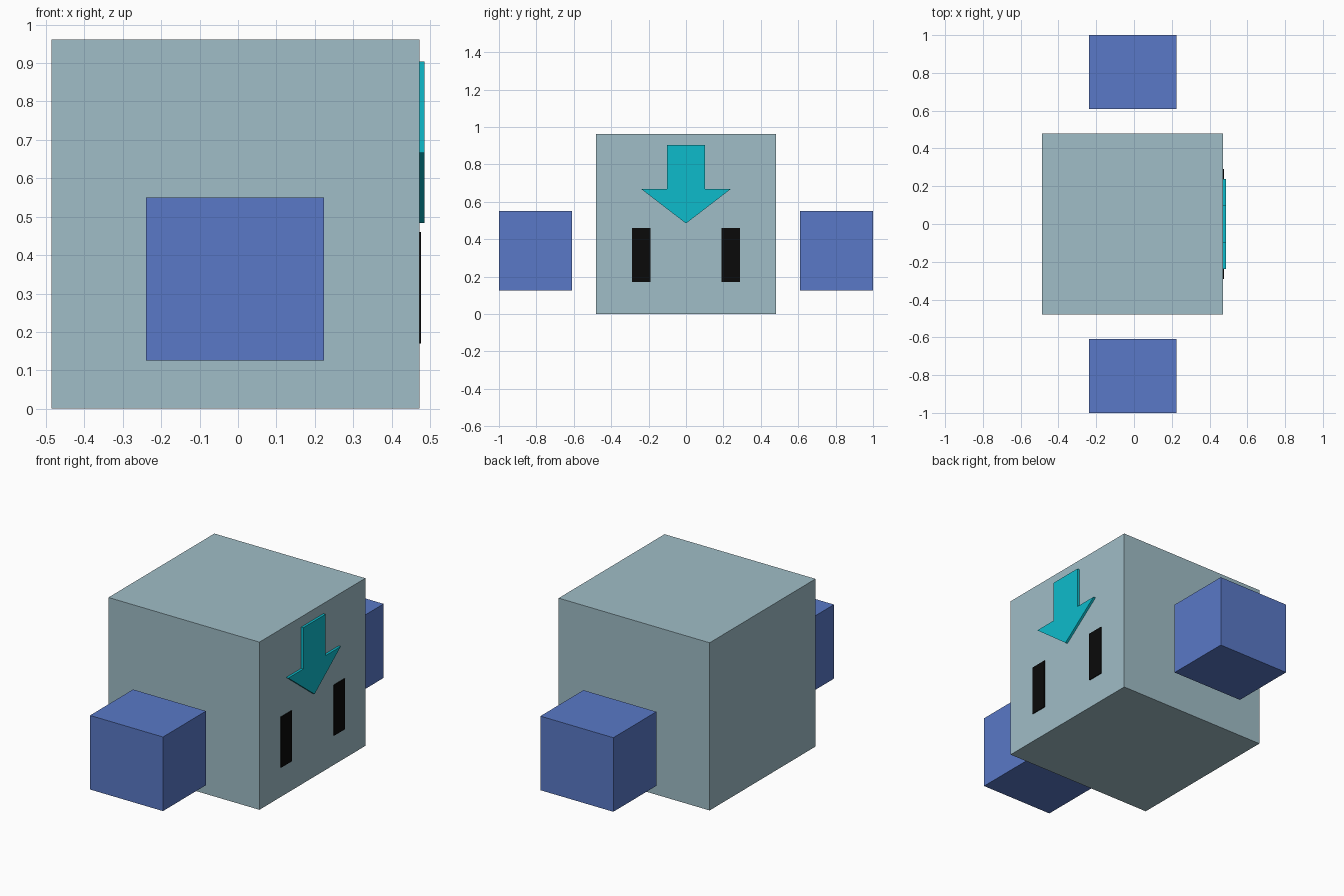
import bpy, bmesh

if "Cube" in bpy.data.objects:
    bpy.data.objects.remove(bpy.data.objects["Cube"])


def material(name, rgb):
    mat = bpy.data.materials.new(name)
    mat.diffuse_color = (*rgb, 1)
    mat.use_nodes = True
    mat.node_tree.nodes["Principled BSDF"].inputs["Base Color"].default_value = mat.diffuse_color
    return mat


def extrude_profile(name, profile, x0, x1, mat):
    """Extrude a (y, z) outline along x."""
    bm = bmesh.new()
    face = bm.faces.new([bm.verts.new((x0, y, z)) for y, z in profile])
    new = bmesh.ops.extrude_face_region(bm, geom=[face])["geom"]
    verts = [v for v in new if isinstance(v, bmesh.types.BMVert)]
    bmesh.ops.translate(bm, verts=verts, vec=(x1 - x0, 0, 0))
    bmesh.ops.recalc_face_normals(bm, faces=bm.faces)
    mesh = bpy.data.meshes.new(name)
    bm.to_mesh(mesh)
    bm.free()
    mesh.materials.append(mat)
    obj = bpy.data.objects.new(name, mesh)
    bpy.context.collection.objects.link(obj)
    return obj


def box(name, x, y, z, mat):
    outline = [(y[0], z[0]), (y[1], z[0]), (y[1], z[1]), (y[0], z[1])]
    return extrude_profile(name, outline, *x, mat)


pale = material("pale_blue_grey", (0.35, 0.51, 0.57))
blue = material("blue", (0.10, 0.19, 0.57))
cyan = material("cyan", (0.004, 0.50, 0.60))
black = material("black", (0.003, 0.003, 0.003))

# Cube body
FACE_X = 0.472
box("body", (-0.486, FACE_X), (-0.48, 0.48), (0, 0.962), pale)

# Floating hands and eyes, one of each per side
for side, s in (("right", -1), ("left", 1)):
    box(side + "_hand", (-0.239, 0.224), sorted((s * 0.61, s)), (0.125, 0.55), blue)
    box(side + "_eye", (FACE_X, 0.477), sorted((s * 0.19, s * 0.29)), (0.17, 0.46), black)

# Forehead arrow pointing down
half = [(0.101, 0.904), (0.101, 0.667), (0.238, 0.667)]
arrow = half + [(0, 0.484)] + [(-y, z) for y, z in reversed(half)]
extrude_profile("forehead_arrow", arrow, FACE_X, 0.486, cyan)
